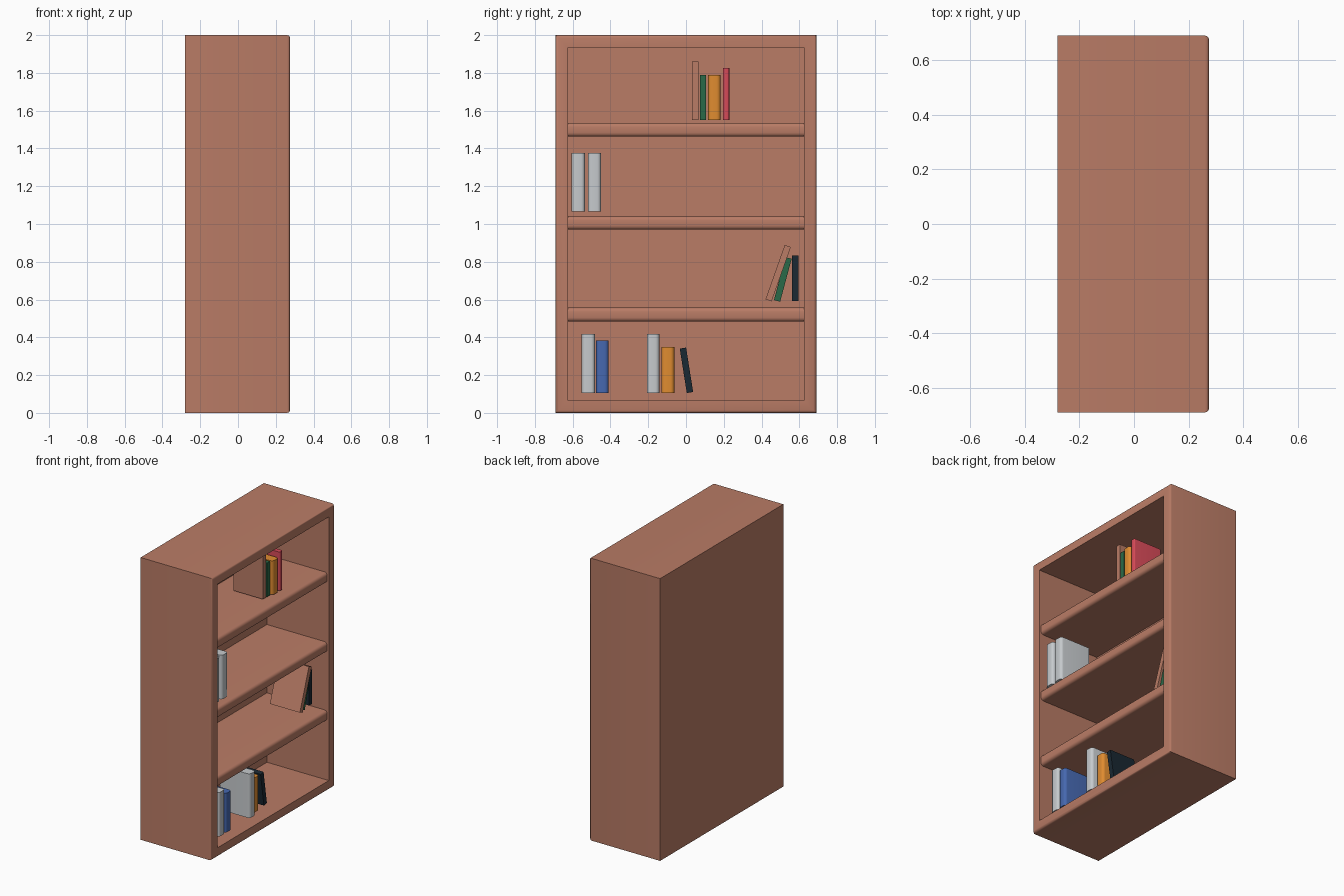
import bpy, bmesh, math
from mathutils import Vector, Matrix

if "Cube" in bpy.data.objects:
    bpy.data.objects.remove(bpy.data.objects["Cube"])


def srgb(r, g, b):
    lin = [c / 255 / 12.92 if c < 11 else ((c / 255 + 0.055) / 1.055) ** 2.4 for c in (r, g, b)]
    return (*lin, 1.0)


def material(name, rgb):
    m = bpy.data.materials.new(name)
    m.diffuse_color = srgb(*rgb)
    m.use_nodes = True
    m.node_tree.nodes["Principled BSDF"].inputs["Base Color"].default_value = m.diffuse_color
    return m


WOOD = material("wood brown", (186, 124, 102))
SILVER = material("silver grey", (198, 202, 205))
BLUE = material("blue", (70, 104, 176))
ORANGE = material("orange", (224, 140, 48))
GREEN = material("green", (42, 106, 72))
RED = material("red", (214, 74, 88))
DARK = material("dark navy", (26, 40, 50))


def finish(bm, name, mat):
    bmesh.ops.recalc_face_normals(bm, faces=bm.faces)
    me = bpy.data.meshes.new(name)
    bm.to_mesh(me)
    bm.free()
    ob = bpy.data.objects.new(name, me)
    bpy.context.collection.objects.link(ob)
    me.materials.append(mat)
    bpy.ops.object.select_all(action='DESELECT')
    bpy.context.view_layer.objects.active = ob
    ob.select_set(True)
    bpy.ops.object.shade_smooth_by_angle(angle=math.radians(35))
    return ob


def box_bm(lo, hi):
    bm = bmesh.new()
    bmesh.ops.create_cube(bm, size=1)
    lo, hi = Vector(lo), Vector(hi)
    for v in bm.verts:
        v.co = (lo + hi) / 2 + v.co * (hi - lo)
    return bm


def bevel(bm, test, width, segs):
    edges = [e for e in bm.edges if test(e)]
    bmesh.ops.bevel(bm, geom=edges, offset=width, segments=segs, profile=0.5,
                    affect='EDGES', clamp_overlap=True)


# Case: box with its +x face inset and pushed back, outer front rim rounded
BACK, FRONT, INNER = -0.28, 0.275, -0.21
bm = box_bm((BACK, -0.69, 0), (FRONT, 0.69, 2))
front = max(bm.faces, key=lambda f: f.calc_center_median().x)
rim = list(front.edges)
bmesh.ops.inset_region(bm, faces=[front], thickness=0.066, use_even_offset=True)
ext = bmesh.ops.extrude_discrete_faces(bm, faces=[front])
for v in ext["faces"][0].verts:
    v.co.x = INNER
bmesh.ops.bevel(bm, geom=rim, offset=0.015, segments=3, profile=0.5, affect='EDGES')
finish(bm, "bookcase_case", WOOD)

# Shelves with rounded front edges
for i, (z0, z1) in enumerate([(0.483, 0.558), (0.97, 1.042), (1.462, 1.536)]):
    bm = box_bm((INNER - 0.01, -0.63, z0), (0.262, 0.63, z1))
    bevel(bm, lambda e: all(v.co.x > 0.26 for v in e.verts)
          and abs(e.verts[0].co.y - e.verts[1].co.y) > 0.1, 0.022, 4)
    finish(bm, f"shelf_{i + 1}", WOOD)


# Books: spine faces +x, rounded when round > 0; lean is in degrees toward +y
def book(name, mat, y, z, width, height, x_front, depth, round_=0.0, lean=0.0):
    bm = box_bm((x_front - depth, -width / 2, 0), (x_front, width / 2, height))
    if round_:
        bevel(bm, lambda e: all(v.co.x > x_front - 1e-4 for v in e.verts)
              and abs(e.verts[0].co.z - e.verts[1].co.z) > 0.1, round_, 4)
    bm.transform(Matrix.Translation((0, y, z)) @ Matrix.Rotation(math.radians(-lean), 4, 'X'))
    finish(bm, name, mat)


# Bottom compartment
book("book_silver_low_a", SILVER, -0.517, 0.105, 0.07, 0.312, 0.237, 0.235, 0.02)
book("book_blue", BLUE, -0.443, 0.105, 0.066, 0.277, 0.237, 0.20, 0.02)
book("book_silver_low_b", SILVER, -0.174, 0.105, 0.066, 0.312, 0.237, 0.235, 0.02)
book("book_orange_low", ORANGE, -0.096, 0.105, 0.068, 0.245, 0.21, 0.20, 0.02)
book("book_dark_leaning", DARK, 0.021, 0.108, 0.034, 0.238, 0.20, 0.20, 0, -9)

# Second compartment
book("book_brown_leaning", WOOD, 0.437, 0.596, 0.034, 0.305, 0.19, 0.235, 0, 19.5)
book("book_green_leaning", GREEN, 0.482, 0.593, 0.034, 0.235, 0.175, 0.20, 0, 15)
book("book_dark_upright", DARK, 0.578, 0.592, 0.035, 0.24, 0.165, 0.20)

# Third compartment
for tag, y in (("a", -0.57), ("b", -0.485)):
    book(f"book_silver_mid_{tag}", SILVER, y, 1.065, 0.07, 0.312, 0.237, 0.235, 0.02)

# Top compartment
book("book_brown_top", WOOD, 0.048, 1.55, 0.034, 0.31, 0.173, 0.23)
book("book_green_top", GREEN, 0.09, 1.55, 0.034, 0.24, 0.175, 0.20)
book("book_orange_top", ORANGE, 0.15, 1.55, 0.066, 0.24, 0.19, 0.20, 0.02)
book("book_red_top", RED, 0.212, 1.55, 0.034, 0.275, 0.19, 0.22, 0.01)
